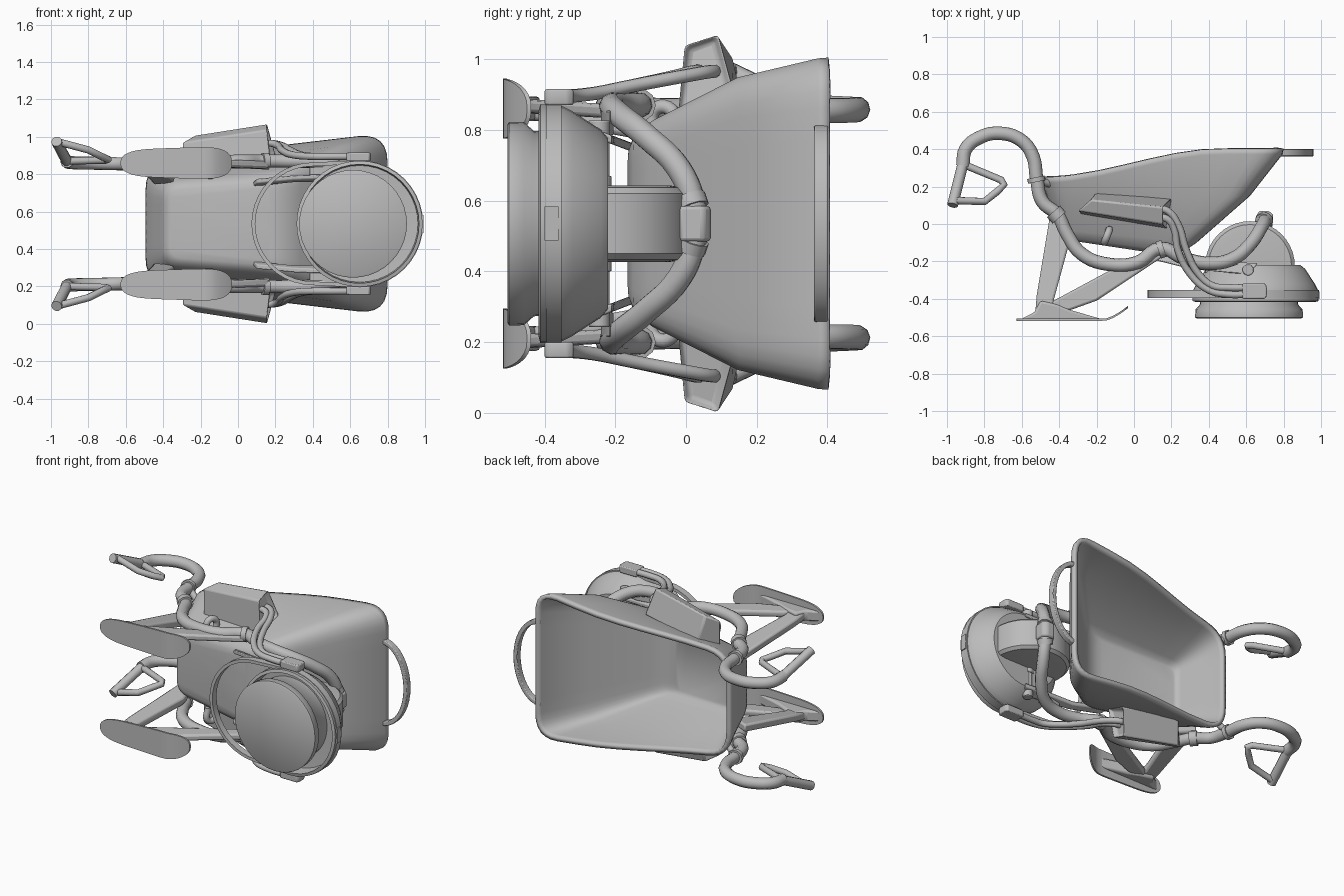
import bpy, bmesh, math
from mathutils import Vector

cube = bpy.data.objects.get("Cube")
if cube:
    bpy.data.objects.remove(cube)

MID = 0.535  # height of the symmetry plane; the barrow lies on its side


def V(x, y, w):
    return Vector((x, y, w + MID))


grey = bpy.data.materials.new("plain grey")
grey.use_nodes = True
grey.diffuse_color = (0.5, 0.5, 0.5, 1)
grey.node_tree.nodes["Principled BSDF"].inputs["Base Color"].default_value = (0.5, 0.5, 0.5, 1)


def shade(ob, angle):
    bpy.ops.object.select_all(action="DESELECT")
    ob.select_set(True)
    bpy.context.view_layer.objects.active = ob
    if ob.type == "CURVE":
        bpy.ops.object.convert(target="MESH")
    bpy.ops.object.shade_smooth_by_angle(angle=math.radians(angle))


def finish(name, bm, bevel=0, solid=0, angle=35):
    bmesh.ops.recalc_face_normals(bm, faces=bm.faces)
    me = bpy.data.meshes.new(name)
    bm.to_mesh(me)
    bm.free()
    ob = bpy.data.objects.new(name, me)
    bpy.context.collection.objects.link(ob)
    me.materials.append(grey)
    if solid:
        m = ob.modifiers.new("wall", "SOLIDIFY")
        m.thickness, m.offset = solid, -1
    if bevel:
        m = ob.modifiers.new("round", "BEVEL")
        m.width, m.segments = bevel, 2
    shade(ob, angle)
    return ob


def loft(name, rings, caps=(True, True), loop=False, **kw):
    bm = bmesh.new()
    vs = [[bm.verts.new(p) for p in r] for r in rings]
    n = len(vs[0])
    pairs = list(zip(vs, vs[1:])) + ([(vs[-1], vs[0])] if loop else [])
    for a, b in pairs:
        for i in range(n):
            j = (i + 1) % n
            bm.faces.new((a[i], a[j], b[j], b[i]))
    if caps[0]:
        bm.faces.new(vs[0])
    if caps[1]:
        bm.faces.new(vs[-1])
    return finish(name, bm, **kw)


def lathe(name, profile, cx, cy=None, n=40, **kw):
    """Turn (radius, position) about y, or about the width axis if cy is given."""
    rings = []
    for r, h in profile:
        cs = [(r * math.cos(k * math.tau / n), r * math.sin(k * math.tau / n)) for k in range(n)]
        rings.append([V(cx + c, h, s) if cy is None else V(cx + c, cy + s, h) for c, s in cs])
    return loft(name, rings, **kw)


def prism(name, pts, w0, w1, lean=0, **kw):
    """Side outline extruded across the width; lean shifts it with height."""
    return loft(name, [[V(x, y, w + lean * y) for x, y in pts] for w in (w0, w1)], **kw)


def tube(name, pts, r, smooth=True):
    cu = bpy.data.curves.new(name, "CURVE")
    cu.dimensions = "3D"
    cu.bevel_depth, cu.bevel_resolution, cu.resolution_u = r, 3, 5
    cu.use_fill_caps = True
    sp = cu.splines.new("BEZIER")
    sp.bezier_points.add(len(pts) - 1)
    for b, p in zip(sp.bezier_points, pts):
        b.co = V(*p)
        b.handle_left_type = b.handle_right_type = "AUTO" if smooth else "VECTOR"
    ob = bpy.data.objects.new(name, cu)
    bpy.context.collection.objects.link(ob)
    cu.materials.append(grey)
    shade(ob, 45)


# Tub
def rounded_ring(xr, xf, hr, hf, rad, height):
    c = [Vector(p) for p in ((xr, -hr), (xf, -hf), (xf, hf), (xr, hr))]
    out = []
    for i, p in enumerate(c):
        a = p + (c[i - 1] - p).normalized() * rad
        b = p + (c[(i + 1) % 4] - p).normalized() * rad
        out += [a.lerp(p, t / 6).lerp(p.lerp(b, t / 6), t / 6) for t in range(7)]
        nxt = c[(i + 1) % 4]
        e = nxt + (p - nxt).normalized() * rad
        out += [b.lerp(e, t / 7) for t in range(1, 7)]
    return [V(q.x, height(q.x), q.y) for q in out]


def slope(x0, y0, x1, y1):
    return lambda x: y0 + (y1 - y0) * (x - x0) / (x1 - x0)


def rim_height(x):
    t = min(1, max(0, (x + 0.48) / 0.95))
    return 0.25 + 0.153 * t * t * (3 - 2 * t)


loft("tub", [
    rounded_ring(-0.36, 0.17, 0.18, 0.22, 0.06, slope(-0.36, -0.085, 0.17, -0.165)),
    rounded_ring(-0.39, 0.26, 0.205, 0.265, 0.08, slope(-0.39, -0.07, 0.26, -0.15)),
    rounded_ring(-0.405, 0.335, 0.23, 0.30, 0.09, slope(-0.4, -0.03, 0.335, -0.10)),
    rounded_ring(-0.45, 0.62, 0.275, 0.43, 0.13, slope(-0.45, 0.10, 0.62, 0.15)),
    rounded_ring(-0.49, 0.795, 0.33, 0.485, 0.16, lambda x: rim_height(x) - 0.03),
    rounded_ring(-0.495, 0.80, 0.335, 0.487, 0.16, rim_height)],
    caps=(True, False), solid=0.028, angle=60)

# Front bail handle: flat band bent into an arc
arc = [k * math.pi / 20 for k in range(21)]
loft("front_bail", [[V(0.77 + (0.19 - d) * math.sin(a), y, (0.28 - d) * math.cos(a))
                     for d, y in ((0, 0.362), (0, 0.402), (0.028, 0.402), (0.028, 0.362))]
                    for a in arc], bevel=0.005)

# Hover unit: pad, hollow skirt, drum, axle and badge
lathe("hover_pad", [(0.28, -0.505), (0.288, -0.5), (0.287, -0.458), (0.262, -0.43),
                    (0.255, -0.32)], 0.615, angle=50)
lathe("hover_skirt", [(0.24, -0.33), (0.312, -0.335), (0.318, -0.417), (0.337, -0.412),
                      (0.337, -0.36), (0.317, -0.32), (0.265, -0.24), (0.24, -0.22)], 0.65)
lathe("wheel_drum", [(0.18, -0.108), (0.222, -0.102), (0.24, -0.085), (0.24, 0.085),
                     (0.222, 0.102), (0.18, 0.108)], 0.62, -0.225)
lathe("axle", [(0.014, -0.27), (0.014, 0.27)], 0.61, -0.23, n=16)
prism("skirt_badge", [(0.97, -0.4), (0.993, -0.4), (0.993, -0.36), (0.97, -0.36)], -0.048, 0.048)

# Belt around the hover unit
belt = [(0.40, 0.328, math.pi / 2 + k * math.pi / 20) for k in range(21)]
belt += [(0.65, 0.34, -math.pi / 2 + k * math.pi / 20) for k in range(21)]
loft("hover_belt", [[V(cx + (r - d) * math.cos(a), y, (r - d) * math.sin(a))
                     for d, y in ((0, -0.395), (0, -0.352), (0.02, -0.352), (0.02, -0.395))]
                    for cx, r, a in belt], caps=(False, False), loop=True)

# Clamp joining the two halves of the bumper
prism("bumper_clamp", [(0.65, -0.02), (0.74, -0.02), (0.745, 0.05), (0.72, 0.07), (0.67, 0.07),
                       (0.65, 0.04)], -0.05, 0.05, bevel=0.01)

for side, s in (("left", 1), ("right", -1)):
    def P(*pts):
        return [(x, y, w * s) for x, y, w in pts]

    def span(w0, w1):
        return sorted((w0 * s, w1 * s))

    # Frame tube from grip to bumper
    tube("frame_tube_" + side, P(
        (-0.915, 0.31, 0.335), (-0.90, 0.40, 0.328), (-0.83, 0.46, 0.325), (-0.72, 0.485, 0.323),
        (-0.60, 0.445, 0.32), (-0.54, 0.36, 0.32), (-0.52, 0.24, 0.32), (-0.49, 0.12, 0.32),
        (-0.41, 0.05, 0.32), (-0.36, -0.05, 0.32), (-0.28, -0.16, 0.325), (-0.14, -0.215, 0.33),
        (0.02, -0.205, 0.335), (0.14, -0.13, 0.335), (0.27, -0.185, 0.335), (0.42, -0.21, 0.33),
        (0.53, -0.185, 0.305), (0.62, -0.11, 0.245), (0.68, -0.02, 0.155), (0.70, 0.02, 0.06),
        (0.70, 0.025, 0)), 0.036)
    # Collars on the frame
    for k, (a, b) in enumerate((((-0.525, 0.25, 0.32), (-0.52, 0.225, 0.32)),
                                ((-0.43, 0.067, 0.32), (-0.40, 0.033, 0.32)),
                                ((0.13, -0.14, 0.335), (0.16, -0.13, 0.335)),
                                ((0.69, 0.01, 0.075), (0.70, 0.02, 0.045)))):
        tube(f"collar_{k}_{side}", P(a, b), 0.047)
    tube("collar_link_" + side, P((-0.52, 0.235, 0.32), (-0.45, 0.215, 0.27)), 0.02)

    # Triangular hand grip
    a, b, c = (-0.97, 0.10, 0.44), (-0.915, 0.32, 0.335), (-0.695, 0.21, 0.345)
    tube("grip_bar_" + side, P(a, b), 0.029)
    tube("grip_guard_" + side, P(b, (-0.71, 0.235, 0.34), c, (-0.73, 0.175, 0.36),
                                 (-0.80, 0.12, 0.395), (-0.95, 0.125, 0.435)), 0.02, smooth=False)

    # Legs and foot
    prism("rear_leg_" + side, [(-0.45, 0.04), (-0.345, -0.02), (-0.34, -0.08), (-0.43, -0.41),
                               (-0.40, -0.50), (-0.53, -0.50), (-0.52, -0.38)],
          *span(0.215, 0.265), lean=-0.18 * s, bevel=0.012)
    prism("front_leg_" + side, [(-0.43, -0.41), (0.10, -0.125), (0.17, -0.165), (-0.20, -0.41),
                                (-0.34, -0.46), (-0.47, -0.48)],
          *span(0.285, 0.325), lean=-0.06 * s, bevel=0.012)
    prism("foot_web_" + side, [(-0.61, -0.512), (-0.53, -0.47), (-0.50, -0.41), (-0.41, -0.43),
                               (-0.34, -0.46), (-0.16, -0.512)],
          *span(0.29, 0.36), bevel=0.012)
    rings = []
    for k in range(25):
        u = -math.cos(math.pi * k / 24)
        x = -0.33 + 0.298 * u
        hw = 0.008 + (0.073 + 0.01 * u) * (1 - abs(u) ** 5) ** 0.5
        y = -0.518 + 0.07 * max(0, (x + 0.16) / 0.13) ** 1.5
        rings.append([V(x, y + dy, 0.325 * s + d) for d, dy in
                      ((-hw, 0), (hw, 0), (hw, 0.012), (-hw, 0.012))])
    loft("foot_" + side, rings)

    # Side box with recessed front face
    box = loft("side_box_" + side, [[V(x, y, w * s) for x, y, w in q] for q in (
        ((-0.29, 0.055, 0.27), (-0.30, 0.07, 0.435), (-0.23, 0.13, 0.475), (-0.20, 0.17, 0.30)),
        ((0.185, -0.025, 0.30), (0.16, -0.005, 0.505), (0.16, 0.09, 0.535), (0.205, 0.135, 0.37)))],
        bevel=0.01)
    bm = bmesh.new()
    bm.from_mesh(box.data)
    front = max(bm.faces, key=lambda f: f.calc_center_median().x)
    bmesh.ops.inset_individual(bm, faces=[front], thickness=0.022, depth=0)
    bmesh.ops.translate(bm, verts=front.verts, vec=(-0.03, 0, 0))
    bm.to_mesh(box.data)
    bm.free()

    # Hoses and their end clamp
    for k, d in enumerate((0, 0.045)):
        tube(f"hose_{k}_{side}", P(
            (0.12, 0.085 - d, 0.43), (0.18, 0.07 - d, 0.43), (0.235 - d / 2, 0.0 - d / 2, 0.418),
            (0.28 - d, -0.14, 0.392), (0.34 - d, -0.26, 0.368), (0.42 - d / 2, -0.33 - d / 2, 0.36),
            (0.50, -0.34 - d * 0.8, 0.36), (0.62, -0.34 - d * 0.8, 0.36)), 0.019)
    prism("hose_clamp_" + side, [(0.58, -0.4), (0.70, -0.4), (0.71, -0.385), (0.71, -0.335),
                                 (0.70, -0.318), (0.58, -0.318)], *span(0.335, 0.38), bevel=0.006)

    # Axle bracket, axle caps and flange
    prism("axle_bracket_" + side, [(0.08, -0.14), (0.30, -0.20), (0.56, -0.205), (0.66, -0.21),
                                   (0.62, -0.27), (0.50, -0.26), (0.30, -0.24), (0.10, -0.19)],
          *span(0.145, 0.17), lean=-0.38 * s, bevel=0.006)
    prism("bracket_rib_" + side, [(0.38, -0.225), (0.50, -0.205), (0.56, -0.215), (0.48, -0.24)],
          *span(0.25, 0.32), bevel=0.005)
    for name, r, w0, w1 in (("axle_cap_", 0.03, 0.25, 0.292), ("axle_flange_", 0.035, 0.1, 0.135)):
        lathe(name + side, [(r, w0 * s), (r, w1 * s)], 0.61, -0.245, n=20, bevel=0.004)

    # Small peg on the tub wall
    tube("tub_peg_" + side, P((-0.155, -0.085, 0.24), (-0.155, -0.09, 0.32), (-0.135, -0.04, 0.32),
                              (-0.135, -0.035, 0.25)), 0.02)
